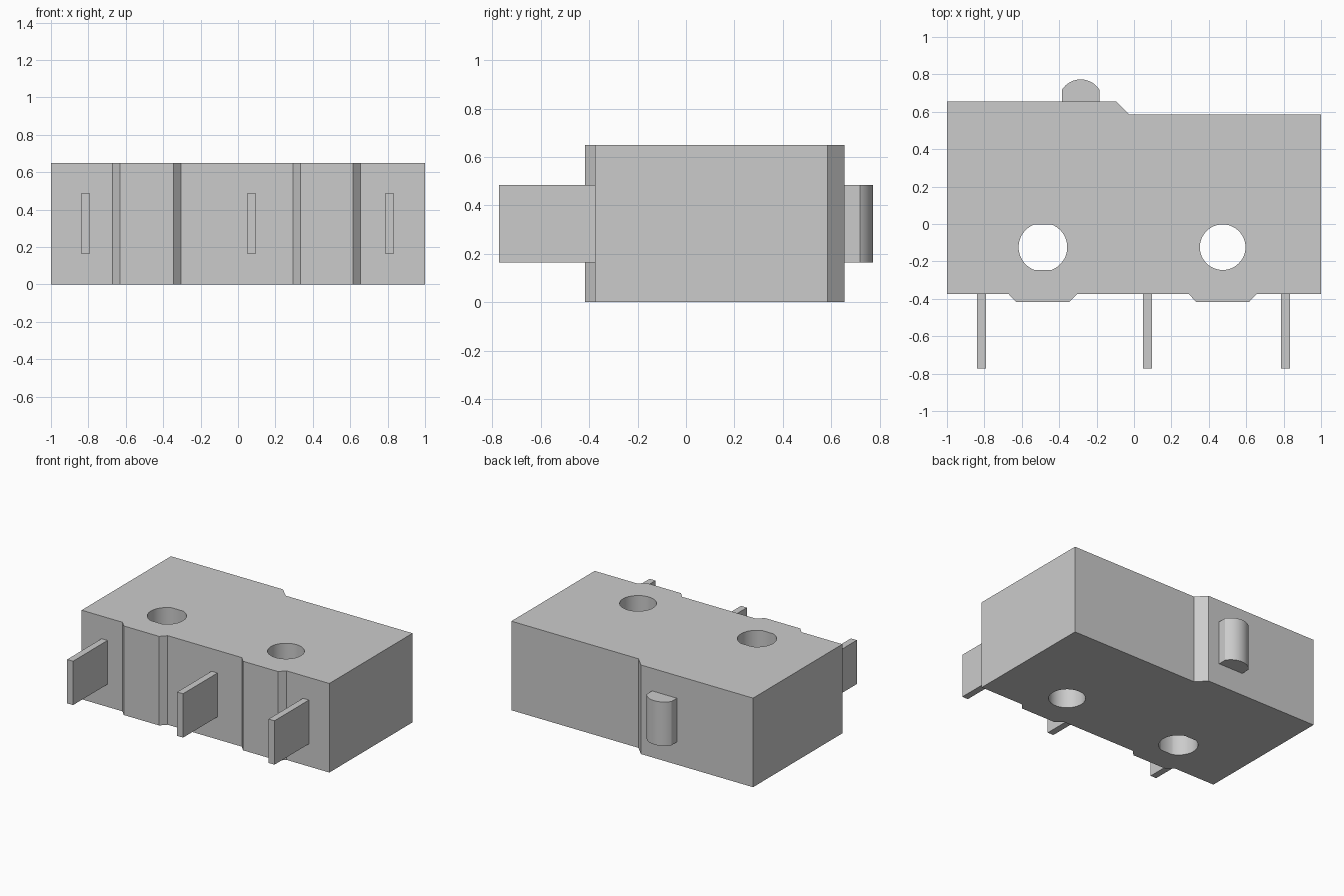
import bpy, bmesh
from math import sin, cos, acos, pi, radians

old = bpy.data.objects.get("Cube")
if old:
    bpy.data.objects.remove(old, do_unlink=True)

grey = bpy.data.materials.new("plain_grey")
grey.use_nodes = True
GREY = (0.6, 0.6, 0.6, 1)
grey.diffuse_color = GREY
grey.node_tree.nodes["Principled BSDF"].inputs["Base Color"].default_value = GREY

HEIGHT = 0.65
LOW, HIGH = 0.165, 0.485


def prism(name, outline, z0, z1):
    """Extrude an xy outline between two heights."""
    bm = bmesh.new()
    face = bm.faces.new([bm.verts.new((x, y, z0)) for x, y in outline])
    top = bmesh.ops.extrude_face_region(bm, geom=[face])["geom"]
    verts = [v for v in top if isinstance(v, bmesh.types.BMVert)]
    bmesh.ops.translate(bm, verts=verts, vec=(0, 0, z1 - z0))
    bmesh.ops.recalc_face_normals(bm, faces=bm.faces[:])
    mesh = bpy.data.meshes.new(name)
    bm.to_mesh(mesh)
    bm.free()
    mesh.materials.append(grey)
    obj = bpy.data.objects.new(name, mesh)
    bpy.context.collection.objects.link(obj)
    return obj


def arc(cx, cy, r, start, end, steps):
    angles = [start + (end - start) * i / steps for i in range(steps + 1)]
    return [(cx + r * cos(a), cy + r * sin(a)) for a in angles]


def smooth(obj):
    bpy.ops.object.select_all(action='DESELECT')
    obj.select_set(True)
    bpy.context.view_layer.objects.active = obj
    bpy.ops.object.shade_smooth_by_angle(angle=radians(25))


# Housing with two raised feet along the front and a stepped back
FRONT, FOOT, SLOPE = -0.375, -0.417, 0.04
outline = [(-1, FRONT)]
for a, b in ((-0.67, -0.305), (0.293, 0.655)):
    outline += [(a, FRONT), (a + SLOPE, FOOT), (b - SLOPE, FOOT), (b, FRONT)]
outline += [(1, FRONT), (1, 0.585), (-0.025, 0.585), (-0.095, 0.655), (-1, 0.655)]
housing = prism("housing", outline, 0, HEIGHT)

# Mounting holes: a flattened one and a round one
r, flat = 0.13, 0.122
bend = acos(flat / r)
slot = (arc(-0.487, -0.124, r, -pi / 2 + bend, pi / 2 - bend, 24)
        + arc(-0.487, -0.124, r, pi / 2 + bend, 3 * pi / 2 - bend, 24))
round_hole = arc(0.474, -0.124, 0.122, 0, 2 * pi, 48)[:-1]
for name, shape in (("slot_cutter", slot), ("round_cutter", round_hole)):
    cutter = prism(name, shape, -0.1, HEIGHT + 0.1)
    cutter.hide_render = True
    cut = housing.modifiers.new(name, 'BOOLEAN')
    cut.operation = 'DIFFERENCE'
    cut.solver = 'EXACT'
    cut.object = cutter
    bpy.context.view_layer.objects.active = housing
    bpy.ops.object.modifier_apply(modifier=name)
    bpy.data.objects.remove(cutter, do_unlink=True)
smooth(housing)

# Push button with a rounded tip
half, tip = 0.1, 0.118
edge = acos(half / tip)
cap = arc(-0.285, 0.655, tip, edge, pi - edge, 24)
button = prism("button", [(-0.385, 0.645), (-0.185, 0.645)] + cap, LOW, HIGH)
smooth(button)

# Flat terminal blades
for name, x in (("right", -0.815), ("middle", 0.073), ("left", 0.811)):
    w = 0.024
    prism(name + "_terminal",
          [(x - w, -0.772), (x + w, -0.772), (x + w, -0.37), (x - w, -0.37)], LOW, HIGH)
